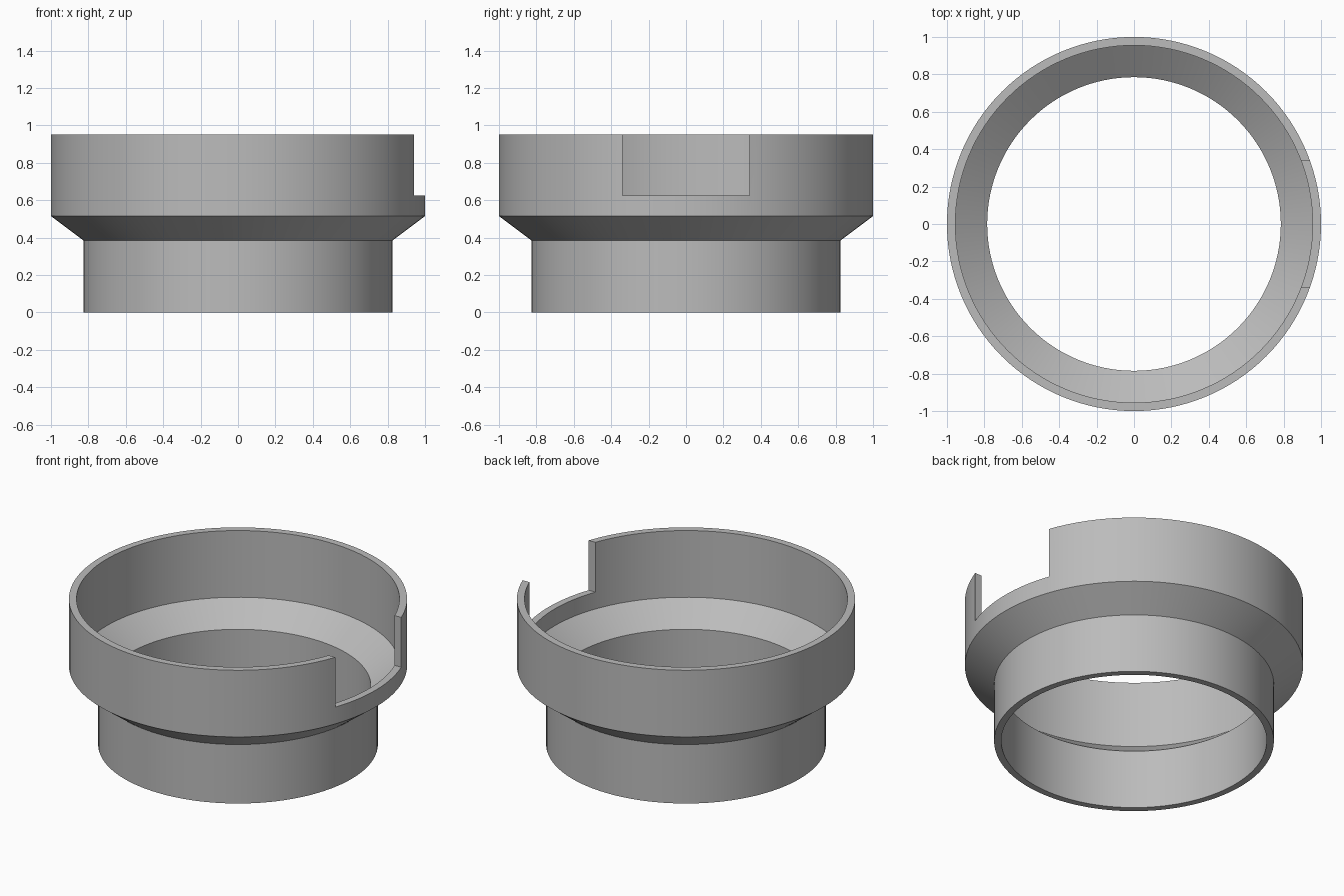
import bpy
import bmesh
from math import cos, sin, tau, radians

if "Cube" in bpy.data.objects:
    bpy.data.objects.remove(bpy.data.objects["Cube"], do_unlink=True)

SEGMENTS = 128
HEIGHT = 0.95
NOTCH_FLOOR = 0.625
NOTCH_WIDTH = 0.68

# Plain grey material
grey = bpy.data.materials.new("plain_grey")
grey.use_nodes = True
colour = (0.5, 0.5, 0.5, 1)
grey.diffuse_color = colour
grey.node_tree.nodes["Principled BSDF"].inputs["Base Color"].default_value = colour


def lathe(name, profile):
    """Revolve a closed (radius, height) profile around the z axis."""
    bm = bmesh.new()
    rings = [[bm.verts.new((r * cos(tau * i / SEGMENTS), r * sin(tau * i / SEGMENTS), z))
              for i in range(SEGMENTS)] for r, z in profile]
    for a, b in zip(rings, rings[1:] + rings[:1]):
        for i in range(SEGMENTS):
            j = (i + 1) % SEGMENTS
            bm.faces.new((a[i], a[j], b[j], b[i]))
    bmesh.ops.recalc_face_normals(bm, faces=bm.faces)
    mesh = bpy.data.meshes.new(name)
    bm.to_mesh(mesh)
    bm.free()
    mesh.materials.append(grey)
    obj = bpy.data.objects.new(name, mesh)
    bpy.context.collection.objects.link(obj)
    return obj


# Stepped collar: narrow neck, conical shoulder, wide rim
collar = lathe("stepped_collar", [
    (0.785, 0), (0.827, 0), (0.827, 0.385), (1, 0.515), (1, HEIGHT),
    (0.955, HEIGHT), (0.955, 0.515), (0.785, 0.385),
])

# Rectangular notch through the rim on the left side
bpy.ops.mesh.primitive_cube_add(size=1, location=(1, 0, NOTCH_FLOOR + 0.5))
cutter = bpy.context.object
cutter.name = "notch_cutter"
cutter.scale = (0.6, NOTCH_WIDTH, 1)
cutter.hide_render = True
cutter.data.materials.append(grey)

cut = collar.modifiers.new("notch", "BOOLEAN")
cut.operation = "DIFFERENCE"
cut.solver = "EXACT"
cut.object = cutter

bpy.ops.object.select_all(action="DESELECT")
collar.select_set(True)
bpy.context.view_layer.objects.active = collar
bpy.ops.object.modifier_apply(modifier=cut.name)
bpy.data.objects.remove(cutter, do_unlink=True)

# Smooth walls with crisp edges
bpy.ops.object.shade_smooth_by_angle(angle=radians(30))
